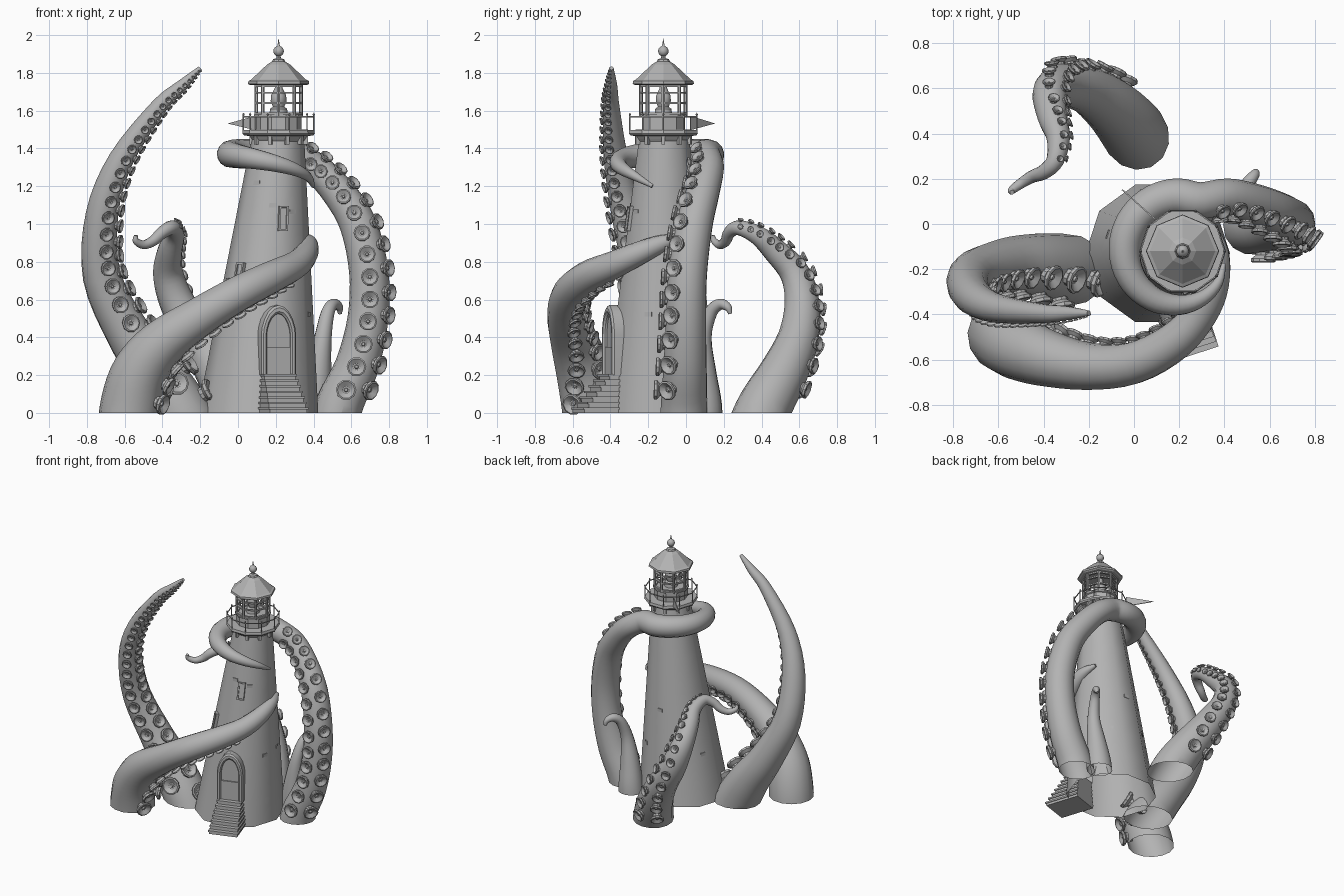
import bpy, bmesh, math, random
from mathutils import Vector, Matrix

if "Cube" in bpy.data.objects:
    bpy.data.objects.remove(bpy.data.objects["Cube"])

grey = bpy.data.materials.new("plain_grey")
grey.use_nodes = True
grey.diffuse_color = (0.45, 0.45, 0.45, 1)
grey.node_tree.nodes["Principled BSDF"].inputs["Base Color"].default_value = (0.45, 0.45, 0.45, 1)


def finish(name, bm, smooth=None):
    """Turn a bmesh into a named object, smooth below the given angle."""
    bmesh.ops.remove_doubles(bm, verts=bm.verts, dist=1e-5)
    bmesh.ops.recalc_face_normals(bm, faces=bm.faces)
    mesh = bpy.data.meshes.new(name)
    bm.to_mesh(mesh)
    bm.free()
    mesh.materials.append(grey)
    obj = bpy.data.objects.new(name, mesh)
    bpy.context.collection.objects.link(obj)
    if smooth:
        bpy.ops.object.select_all(action='DESELECT')
        obj.select_set(True)
        bpy.context.view_layer.objects.active = obj
        bpy.ops.object.shade_smooth_by_angle(angle=math.radians(smooth))
    return obj


def skin(bm, rings):
    for a, b in zip(rings, rings[1:]):
        for i in range(len(a)):
            j = (i + 1) % len(a)
            bm.faces.new((a[i], a[j], b[j], b[i]))


def lathe(bm, profile, n, matrix):
    rings = []
    for r, z in profile:
        angles = [math.tau * i / n for i in range(n)]
        rings.append([bm.verts.new(matrix @ Vector((r * math.cos(a), r * math.sin(a), z)))
                      for a in angles])
    skin(bm, rings)


def box(bm, matrix, low, high):
    low, high = Vector(low), Vector(high)
    place = Matrix.Translation((low + high) / 2) @ Matrix.Diagonal((*(high - low), 1))
    bmesh.ops.create_cube(bm, size=1, matrix=matrix @ place)


def spin(degrees):
    return Matrix.Rotation(math.radians(degrees), 4, 'Z')


# Leaning tower shaft, open underneath
lean = Matrix(((1, 0, .073, .105), (0, 1, .01, -.13), (0, 0, 1, 0), (0, 0, 0, 1)))
head = Matrix.Translation((.215, -.12, 0))
TOP = 1.45


def tower_radius(z):
    return .32 - .18 * z / TOP


bm = bmesh.new()
lathe(bm, [(tower_radius(TOP * i / 8), TOP * i / 8) for i in range(9)], 10, lean)
finish("tower_shaft", bm, 40)

# Gallery floor, brackets and railing
bm = bmesh.new()
lathe(bm, [(.13, 1.43), (.145, 1.45), (.155, 1.465), (.185, 1.47), (.192, 1.48), (.188, 1.498),
           (.12, 1.5), (.12, 1.565), (.13, 1.57), (.13, 1.58), (0, 1.58)], 10, head)
for i in range(10):
    box(bm, head @ spin(36 * i), (.12, -.01, 1.42), (.155, .01, 1.465))
finish("gallery", bm)

bm = bmesh.new()
for i in range(10):
    lathe(bm, [(.004, 1.49), (.004, 1.575), (.007, 1.58), (0, 1.59)], 6,
          head @ spin(36 * i) @ Matrix.Translation((.186, 0, 0)))
lathe(bm, [(.183, 1.565), (.189, 1.565), (.189, 1.571), (.183, 1.571), (.183, 1.565)], 10, head)
finish("railing", bm)

# Lantern room: corner posts, glazing bars and lamp
bm = bmesh.new()
for i in range(8):
    lathe(bm, [(.01, 1.57), (.01, 1.74)], 6,
          head @ spin(45 * i) @ Matrix.Translation((.118, 0, 0)))
for z in (1.58, 1.635, 1.69, 1.725):
    lathe(bm, [(.108, z), (.125, z), (.125, z + .01), (.108, z + .01), (.108, z)], 8, head)
finish("lantern_frame", bm)
bm = bmesh.new()
lathe(bm, [(.05, 1.57), (.045, 1.61), (.03, 1.62), (.042, 1.65), (.04, 1.68), (.02, 1.72),
           (.02, 1.74)], 10, head)
finish("lamp", bm, 40)

# Roof and finial
bm = bmesh.new()
lathe(bm, [(0, 1.735), (.15, 1.735), (.162, 1.742), (.16, 1.757), (.145, 1.765),
           (.06, 1.845), (.035, 1.86), (.03, 1.872), (.012, 1.878), (.01, 1.895)], 8, head)
finish("roof", bm)
bm = bmesh.new()
ball = [(.028 * math.sin(math.pi * i / 8), 1.915 - .028 * math.cos(math.pi * i / 8))
        for i in range(8)]
lathe(bm, ball + [(.007, 1.943), (.004, 1.96), (0, 1.985)], 12, head)
finish("finial", bm, 50)

# Pennant plate at the back of the gallery
bm = bmesh.new()
bm.faces.new([bm.verts.new(p) for p in
              ((.09, .02, 1.497), (.09, .02, 1.572), (-.055, .15, 1.532))])
finish("pennant", bm).modifiers.new("thickness", 'SOLIDIFY').thickness = .006

# Doorway: local x points out of the tower, z up
door = Matrix.Translation((.125, -.13, 0)) @ spin(-72)


def arch(bm, depth, half, base, spring, top):
    outline = [(-half, base)]
    for i in range(11):
        a = math.pi * (1 - i / 10)
        outline.append((half * math.cos(a), spring + (top - spring) * math.sin(a) ** 1.15))
    outline.append((half, base))
    return [bm.verts.new(door @ Vector((depth, u, v))) for u, v in outline]


bm = bmesh.new()
outer, inner = (.097, .2, .41, .57), (.066, .2, .41, .525)
skin(bm, [arch(bm, .2, *outer), arch(bm, .293, *outer), arch(bm, .303, .088, .2, .41, .557),
          arch(bm, .303, .074, .2, .41, .537), arch(bm, .293, *inner), arch(bm, .25, *inner)])
finish("door_frame", bm, 30)
bm = bmesh.new()
bm.faces.new(arch(bm, .282, *inner))
box(bm, door, (.27, -.066, .2), (.292, .066, .35))
finish("door_panel", bm)

# Front steps, flaring towards the ground
bm = bmesh.new()
STEPS = 7
for i in range(STEPS):
    top, half, reach = .205 * (1 - i / STEPS), .092 + .003 * i, .325 + .024 * i
    box(bm, door, (.2, -half + .006, 0), (reach - .008, half - .006, top - .012))
    box(bm, door, (.2, -half, top - .012), (reach, half, top))
finish("front_steps", bm)

# Windows with sill, frame and pane, tilted with the wall
bm = bmesh.new()
for angle, z in ((-72, 1.03), (-132, .73)):
    r = tower_radius(z) * .985
    place = (lean @ Matrix.Translation((0, 0, z)) @ spin(angle)
             @ Matrix.Translation((r, 0, 0)) @ Matrix.Rotation(-.124, 4, 'Y'))
    for side in (-.021, .021):
        box(bm, place, (-.05, side - .005, -.06), (.012, side + .005, .06))
    for level in (-.063, .06):
        box(bm, place, (-.05, -.026, level - .005), (.013, .026, level + .005))
    box(bm, place, (-.05, -.018, -.06), (.003, .018, .06))
finish("windows", bm)

# A few raised stones on the wall faces
random.seed(4)
bm = bmesh.new()
for i in range(10):
    z = random.uniform(.3, 1.3)
    r = tower_radius(z) * math.cos(math.pi / 10)
    place = lean @ Matrix.Translation((0, 0, z)) @ spin(18 + 36 * i)
    box(bm, place, (r - .02, -.02, -.012), (r + .004, .02, .012))
finish("wall_stones", bm)

CUP = [(.65, -.6), (.62, .15), (1, .45), (1, .7), (.85, .76), (.35, .4), (.22, .4), (.15, .55), (0, .55)]


def tentacle(name, points, face_from, face_to, until, cup_size=.42, sides=14, sub=4):
    """Tapered tube through (x, y, z, radius) points with two rows of suckers."""
    pts = [Vector(p) for p in points]
    pts = [2 * pts[0] - pts[1]] + pts + [2 * pts[-1] - pts[-2]]
    path = []
    for a, b, c, d in zip(pts, pts[1:], pts[2:], pts[3:]):
        for k in range(sub):
            t = k / sub
            path.append(.5 * (2 * b + (c - a) * t + (2 * a - 5 * b + 4 * c - d) * t ** 2
                              + (3 * b - a - 3 * c + d) * t ** 3))
    path.append(pts[-2])
    bm, cups, rings = bmesh.new(), bmesh.new(), []
    normal, travelled = Vector((.3, .9, .2)), 0
    for i, p in enumerate(path):
        here, r = p.xyz, p.w
        ahead = path[min(i + 1, len(path) - 1)].xyz
        behind = path[max(i - 1, 0)].xyz
        tangent = (ahead - behind).normalized()
        normal = (normal - tangent * normal.dot(tangent)).normalized()
        across = tangent.cross(normal)
        rings.append([bm.verts.new(here + r * (normal * math.cos(a) + across * math.sin(a)))
                      for a in (math.tau * k / sides for k in range(sides))])
        # Suckers sit at even steps, nearly touching
        step, length = max(r * cup_size * 2.4, .02), (ahead - here).length
        while i < until * len(path) and travelled < length:
            q = p.lerp(path[i + 1], travelled / length)
            way = Vector(face_from).lerp(Vector(face_to), i / (until * len(path)))
            way = (way - tangent * way.dot(tangent)).normalized()
            for side in (-1, 1):
                out = Matrix.Rotation(side * .46, 3, tangent) @ way
                spot = q.xyz + out * q.w + tangent * side * step * .2
                if spot.z > .05:
                    lathe(cups, CUP, 10, Matrix.Translation(spot)
                          @ out.to_track_quat('Z', 'Y').to_matrix().to_4x4()
                          @ Matrix.Scale(q.w * cup_size, 4))
            travelled += step
        travelled = max(0, travelled - length)
    skin(bm, rings)
    bm.faces.new(rings[-1])
    bmesh.ops.bisect_plane(bm, geom=bm.verts[:] + bm.edges[:] + bm.faces[:],
                           plane_co=(0, 0, 0), plane_no=(0, 0, 1), clear_inner=True)
    finish(name, bm, 60)
    if until:
        finish(name + "_suckers", cups, 35)
    else:
        cups.free()


# Front tentacle sweeping across the tower
tentacle("front_tentacle", [
    (-.59, -.48, -.15, .162), (-.565, -.5, .05, .162), (-.515, -.54, .22, .15), (-.4, -.59, .37, .128),
    (-.2, -.63, .51, .105), (0, -.615, .63, .094), (.18, -.52, .72, .085), (.3, -.39, .78, .074),
    (.36, -.26, .84, .063), (.375, -.12, .9, .044), (.35, -.01, .93, .012)],
    (1, -.3, 0), (.2, 1, -.4), .68, .36)

# Tall tentacle on the right flank
tentacle("tall_tentacle", [
    (-.22, -.21, -.15, .165), (-.33, -.2, .05, .158), (-.44, -.185, .22, .142), (-.58, -.185, .42, .12),
    (-.72, -.23, .72, .102), (-.72, -.31, 1.05, .086), (-.62, -.37, 1.34, .066),
    (-.42, -.395, 1.62, .044), (-.3, -.395, 1.73, .032), (-.2, -.395, 1.825, .012)],
    (.7, -.7, .3), (.7, -.7, -.3), .95)

# Tentacle rising on the left and coiling round the tower top
coil = [(.5, -.01, -.12, .13), (.54, -.01, .05, .125), (.63, -.005, .25, .116), (.688, 0, .5, .108),
        (.692, .01, .75, .104), (.635, .045, 1, .098), (.53, .09, 1.17, .089), (.41, .12, 1.295, .082)]
for i in range(12):
    t = i / 11
    a = math.radians(70 + 273 * t)
    reach = .237 + .05 * t - .09 * t ** 3
    coil.append((.21 + reach * math.cos(a), -.12 + reach * math.sin(a),
                 1.36 + .06 * t - .22 * t ** 3, .073 * (1 - t * t) + .01))
tentacle("coiling_tentacle", coil, (.5, -.85, 0), (.4, -.85, .3), .4, .45)

# Hooked tentacle at the back
tentacle("back_tentacle", [
    (.04, .34, -.14, .148), (-.01, .42, .04, .145), (-.1, .52, .22, .128), (-.21, .595, .4, .108),
    (-.32, .615, .58, .094), (-.37, .575, .74, .08), (-.36, .47, .86, .066), (-.335, .38, .94, .052),
    (-.35, .28, .98, .04), (-.4, .23, .955, .033), (-.45, .21, .91, .028), (-.5, .18, .89, .023),
    (-.54, .15, .91, .018), (-.54, .14, .94, .01)],
    (-.6, .8, 0), (.85, .4, .4), .62, .38)

# Small bare tentacle beside the tower
tentacle("small_tentacle", [
    (.4, .1, -.1, .095), (.41, .1, .05, .09), (.425, .09, .22, .07), (.45, .09, .4, .046),
    (.475, .13, .53, .036), (.505, .18, .575, .03), (.535, .22, .56, .022), (.54, .235, .525, .01)],
    (1, 0, 0), (1, 0, 0), 0)
